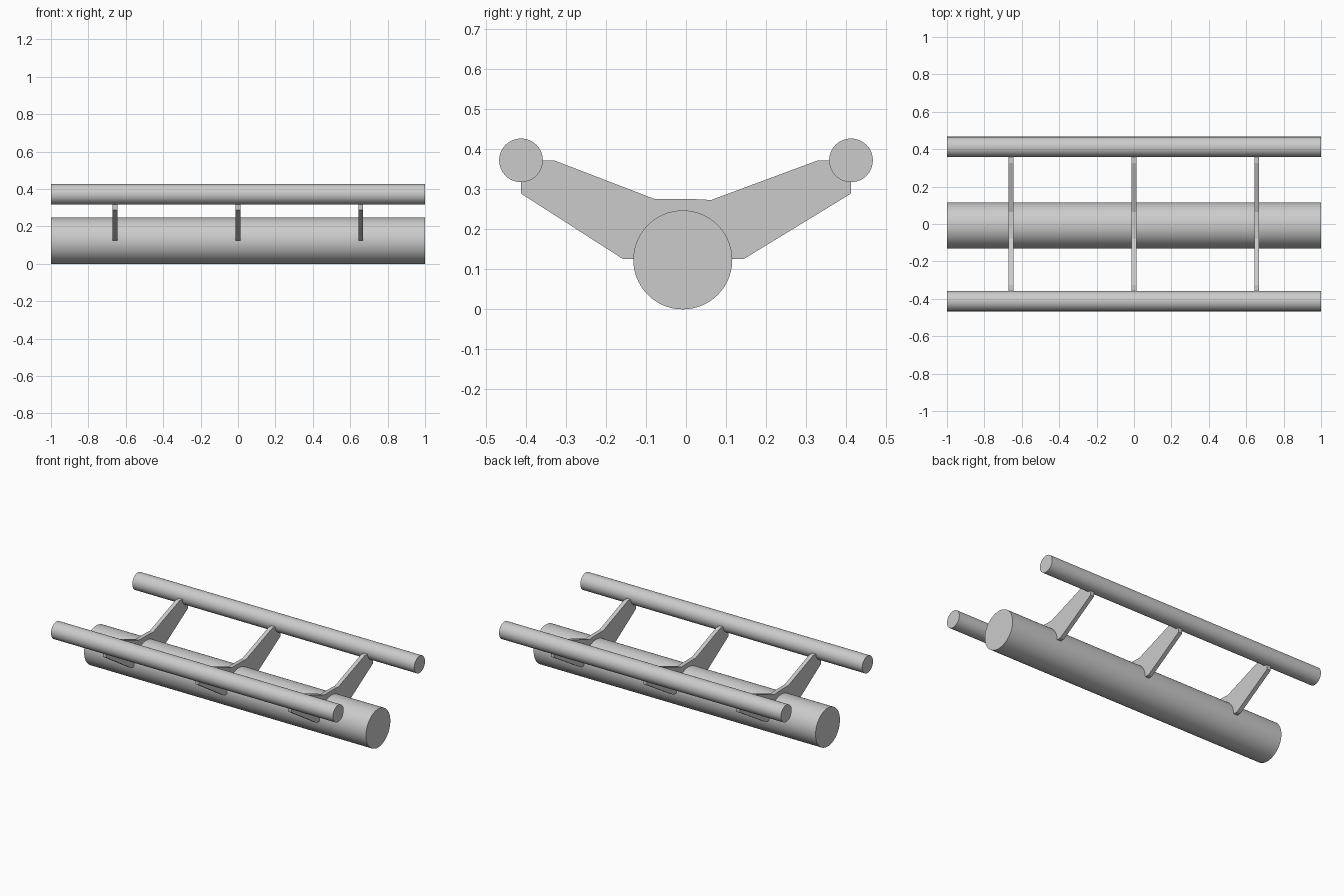
import bpy, bmesh
from math import radians

if "Cube" in bpy.data.objects:
    bpy.data.objects.remove(bpy.data.objects["Cube"])


def rod(name, y, z, radius, sides):
    # Full-length round bar running along x
    bpy.ops.mesh.primitive_cylinder_add(vertices=sides, radius=radius, depth=2,
                                        location=(0, y, z), rotation=(0, radians(90), 0))
    ob = bpy.context.object
    ob.name = name
    bpy.ops.object.shade_smooth_by_angle(angle=radians(30))
    return ob


def plate(name, x, profile, thickness):
    # Flat bracket: y-z outline extruded along x
    bm = bmesh.new()
    face = bm.faces.new([bm.verts.new((-thickness / 2, y, z)) for y, z in profile])
    ext = bmesh.ops.extrude_face_region(bm, geom=[face])
    verts = [g for g in ext["geom"] if isinstance(g, bmesh.types.BMVert)]
    bmesh.ops.translate(bm, verts=verts, vec=(thickness, 0, 0))
    bmesh.ops.recalc_face_normals(bm, faces=bm.faces)
    mesh = bpy.data.meshes.new(name)
    bm.to_mesh(mesh)
    bm.free()
    ob = bpy.data.objects.new(name, mesh)
    ob.location.x = x
    bpy.context.collection.objects.link(ob)


# Main tube and the two raised side rails
rod("main_tube", -0.008, 0.1235, 0.1235, 96)
for side, label in ((-1, "front"), (1, "back")):
    rod(label + "_rail", side * 0.412, 0.372, 0.0545, 64)

# V-shaped brackets straddling the tube and joining the rails
outline = [(-0.412, 0.371), (-0.412, 0.289), (-0.158, 0.126), (0.145, 0.126),
           (0.412, 0.289), (0.412, 0.371), (0.327, 0.371), (0.063, 0.273),
           (0.022, 0.275), (-0.08, 0.276), (-0.327, 0.371)]
for label, x in (("left", -0.658), ("middle", 0), ("right", 0.656)):
    plate(label + "_bracket", x, outline, 0.026)
